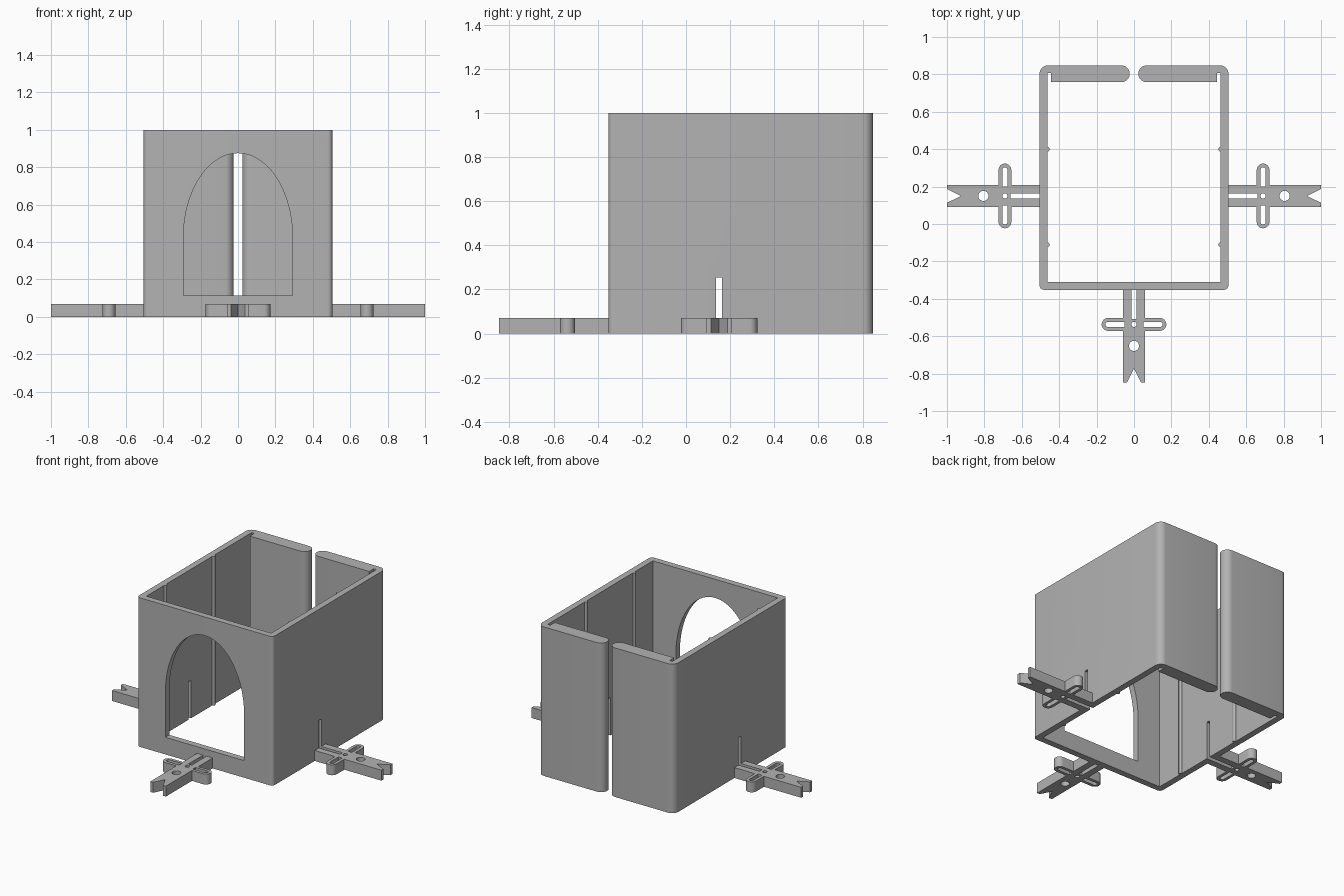
import bpy
import bmesh
from math import pi, sin, cos
from mathutils import Matrix

old = bpy.data.objects.get("Cube")
if old:
    bpy.data.objects.remove(old, do_unlink=True)

grey = bpy.data.materials.new("plain grey")
grey.use_nodes = True
colour = (0.45, 0.45, 0.45, 1)
grey.diffuse_color = colour
grey.node_tree.nodes["Principled BSDF"].inputs["Base Color"].default_value = colour


def arc(cx, cy, rx, ry, start, end, steps=8):
    """Points on an elliptical arc, angles in quarter turns."""
    angles = [(start + (end - start) * i / steps) * pi / 2 for i in range(steps + 1)]
    return [(cx + rx * cos(a), cy + ry * sin(a)) for a in angles]


def rect(x0, x1, y0, y1):
    return [(x0, y0), (x1, y0), (x1, y1), (x0, y1)]


def prism(name, outline, z0, z1):
    """Extrude a flat outline from z0 to z1."""
    bm = bmesh.new()
    face = bm.faces.new([bm.verts.new((x, y, z0)) for x, y in outline])
    moved = bmesh.ops.extrude_face_region(bm, geom=[face])["geom"]
    verts = [v for v in moved if isinstance(v, bmesh.types.BMVert)]
    bmesh.ops.translate(bm, verts=verts, vec=(0, 0, z1 - z0))
    bmesh.ops.recalc_face_normals(bm, faces=bm.faces)
    mesh = bpy.data.meshes.new(name)
    bm.to_mesh(mesh)
    bm.free()
    mesh.materials.append(grey)
    obj = bpy.data.objects.new(name, mesh)
    bpy.context.collection.objects.link(obj)
    return obj


def combine(obj, tool, operation="DIFFERENCE"):
    """Apply a boolean and discard the tool."""
    mod = obj.modifiers.new("cut", "BOOLEAN")
    mod.object, mod.operation, mod.solver = tool, operation, "EXACT"
    bpy.context.view_layer.update()
    graph = bpy.context.evaluated_depsgraph_get()
    mesh = bpy.data.meshes.new_from_object(obj.evaluated_get(graph))
    obj.modifiers.clear()
    obj.data = mesh
    bpy.data.objects.remove(tool, do_unlink=True)


def smooth(obj):
    bpy.ops.object.select_all(action="DESELECT")
    obj.select_set(True)
    bpy.context.view_layer.objects.active = obj
    bpy.ops.object.shade_smooth_by_angle(angle=pi / 6)


# Open-backed shell: right half of the plan, then its mirror image
W, FRONT, BACK, INNER = 0.505, -0.352, 0.848, 0.463
half = [(0, FRONT)]
half += arc(W - 0.025, FRONT + 0.025, 0.025, 0.025, -1, 0)
half += arc(W - 0.045, BACK - 0.045, 0.045, 0.045, 0, 1)
half += arc(0.068, BACK - 0.045, 0.045, 0.045, 1, 3, 16)
half += [(0.443, BACK - 0.09), (0.443, BACK - 0.042), (INNER, BACK - 0.042),
         (INNER, FRONT + 0.042)]
plan = half + [(-x, y) for x, y in reversed(half[1:])]
shell = prism("shell", plan, 0, 1)

# Arched opening in the front wall
arch = [(-0.292, 0.115), (0.292, 0.115)] + arc(0, 0.42, 0.292, 0.455, 0, 2, 48)
opening = prism("arch_cutter", arch, 0, 0.2)
opening.matrix_world = Matrix.Translation((0, -0.25, 0)) @ Matrix.Rotation(pi / 2, 4, "X")
combine(shell, opening)

# Narrow slots low in both side walls
ARM_Y = 0.15
for side in (-1, 1):
    x0, x1 = sorted((side * 0.4, side * 0.6))
    combine(shell, prism("slot_cutter", rect(x0, x1, ARM_Y - 0.013, ARM_Y + 0.013), -0.1, 0.255))
smooth(shell)

# Thin upright ribs inside the side walls
for side, label in ((1, "left"), (-1, "right")):
    for y, place in ((-0.11, "front"), (0.4, "back")):
        smooth(prism(f"{label}_{place}_rib", arc(side * INNER, y, 0.012, 0.012, 0, 3.75, 15), 0, 1))


# Mounting arms, drawn pointing along +x from the wall
def arm(name, root, location, angle):
    length, wide, mid = 0.495, 0.058, 0.185
    obj = prism(name, [(root, -wide), (length, -wide), (length, -0.037), (length - 0.075, 0),
                       (length, 0.037), (length, wide), (root, wide)], 0, 0.07)
    cross = arc(mid, 0.139, 0.034, 0.034, 0, 2, 16) + arc(mid, -0.139, 0.034, 0.034, 2, 4, 16)
    combine(obj, prism("cross_tool", cross, 0, 0.07), "UNION")
    cuts = [arc(0.3, 0, 0.027, 0.027, 0, 3.875, 31), arc(mid, 0, 0.014, 0.014, 0, 3.75, 15),
            rect(root - 0.01 if root < -0.01 else 0, 0.155, -0.013, 0.013),
            arc(mid, 0.139, 0.014, 0.014, 0, 2) + [(mid - 0.014, 0.05), (mid + 0.014, 0.05)],
            arc(mid, -0.139, 0.014, 0.014, 2, 4) + [(mid + 0.014, -0.05), (mid - 0.014, -0.05)]]
    for outline in cuts:
        combine(obj, prism("hole_cutter", outline, -0.1, 0.2))
    smooth(obj)
    obj.matrix_world = Matrix.Translation(location) @ Matrix.Rotation(angle, 4, "Z")


arm("left_arm", -0.02, (W, ARM_Y, 0), 0)
arm("right_arm", -0.02, (-W, ARM_Y, 0), pi)
arm("front_arm", -0.005, (0, FRONT, 0), -pi / 2)
